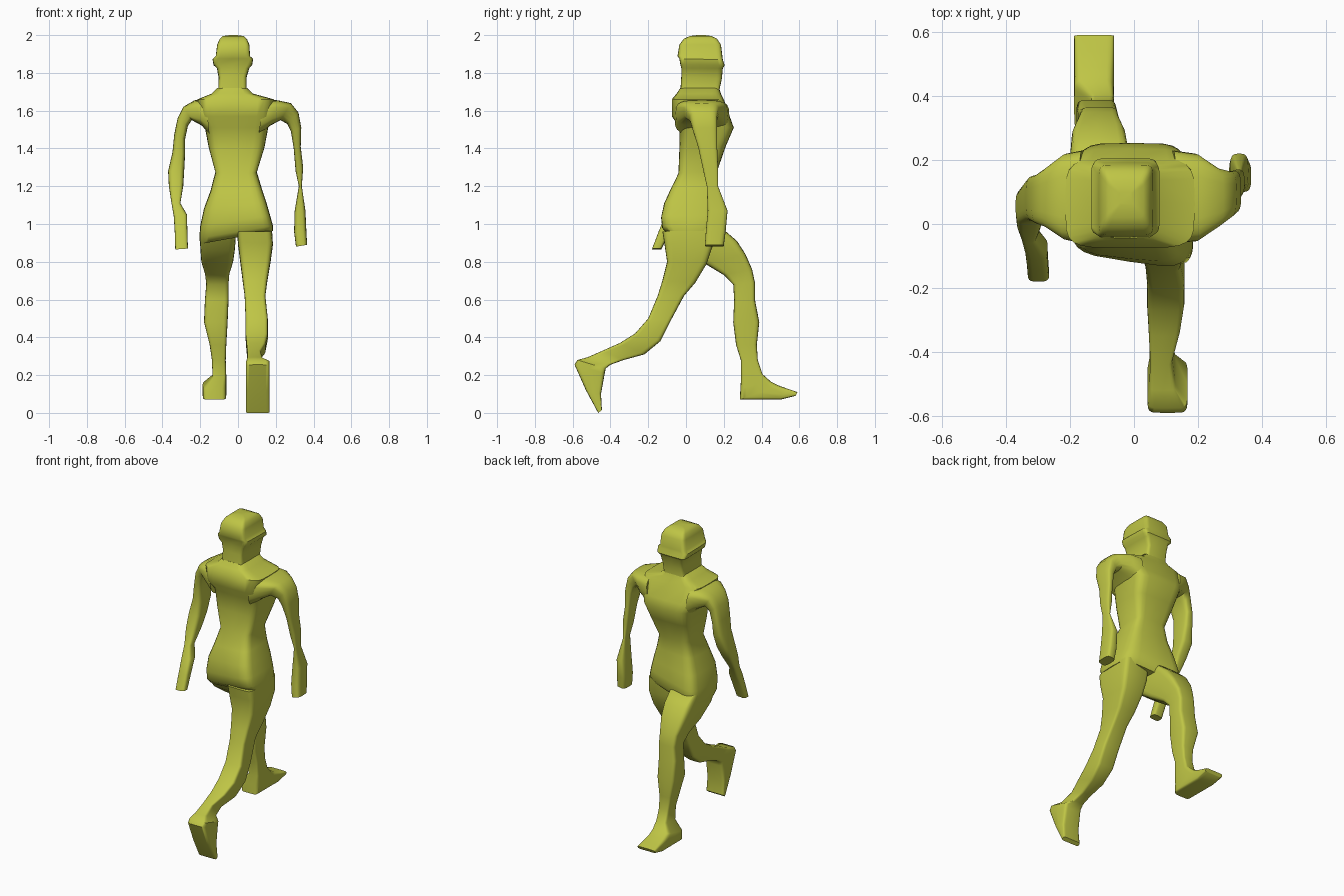
import bpy, bmesh, math

SIDES = 24
mat = bpy.data.materials.new("olive")
mat.diffuse_color = (0.52, 0.56, 0.06, 1)


def loft(name, rings, plane="yz", n=4.0, sharp=50):
    """Skin boxy rounded rings. Each ring: two outline points (p, z) in the
    profile plane, the extent lo..hi across it, and an optional shear."""
    bm = bmesh.new()
    loops = []
    for p0, z0, p1, z1, lo, hi, *shear in rings:
        k = shear[0] if shear else 0
        loop = []
        for i in range(SIDES):
            a = 2 * math.pi * i / SIDES
            c, s = math.cos(a), math.sin(a)
            u = 0.5 + 0.5 * math.copysign(abs(c) ** (2 / n), c)
            v = 0.5 + 0.5 * math.copysign(abs(s) ** (2 / n), s)
            p, z, w = p0 + (p1 - p0) * u, z0 + (z1 - z0) * u, lo + (hi - lo) * v
            co = (w, p - k * w, z + k * w) if plane == "yz" else (p, w, z)
            loop.append(bm.verts.new(co))
        loops.append(loop)
    for a, b in zip(loops, loops[1:]):
        for i in range(SIDES):
            j = (i + 1) % SIDES
            bm.faces.new((a[i], a[j], b[j], b[i]))
    bm.faces.new(loops[0])
    bm.faces.new(loops[-1])
    bmesh.ops.recalc_face_normals(bm, faces=bm.faces)
    me = bpy.data.meshes.new(name)
    bm.to_mesh(me)
    bm.free()
    me.materials.append(mat)
    ob = bpy.data.objects.new(name, me)
    bpy.context.collection.objects.link(ob)
    bpy.ops.object.select_all(action="DESELECT")
    ob.select_set(True)
    bpy.context.view_layer.objects.active = ob
    bpy.ops.object.shade_smooth_by_angle(angle=math.radians(sharp))
    return ob


# Head and neck: flat-faced block with rounded crown and a small ear step
loft("head", [
    (0.06, 2.00, 0.10, 2.00, -0.045, -0.005),
    (0.02, 1.995, 0.135, 1.995, -0.08, 0.03),
    (-0.012, 1.98, 0.165, 1.98, -0.097, 0.047),
    (-0.035, 1.95, 0.185, 1.95, -0.11, 0.06),
    (-0.045, 1.89, 0.193, 1.885, -0.118, 0.064),
    (-0.035, 1.875, 0.195, 1.87, -0.135, 0.08),
    (-0.03, 1.845, 0.205, 1.84, -0.13, 0.075),
    (-0.025, 1.825, 0.195, 1.825, -0.112, 0.06),
    (-0.025, 1.78, 0.19, 1.77, -0.102, 0.045),
    (-0.03, 1.70, 0.175, 1.70, -0.105, 0.045),
    (-0.04, 1.62, 0.20, 1.62, -0.13, 0.07),
], n=9)

# Torso from shoulders to the twisted hips
loft("torso", [
    (-0.03, 1.72, 0.175, 1.72, -0.11, 0.05),
    (-0.05, 1.69, 0.185, 1.69, -0.14, 0.08),
    (-0.075, 1.66, 0.20, 1.66, -0.215, 0.19),
    (-0.075, 1.57, 0.235, 1.56, -0.205, 0.18),
    (-0.035, 1.51, 0.253, 1.51, -0.175, 0.16),
    (-0.035, 1.40, 0.21, 1.41, -0.155, 0.14),
    (-0.04, 1.27, 0.165, 1.28, -0.12, 0.10),
    (-0.08, 1.18, 0.165, 1.19, -0.145, 0.125, 0.05),
    (-0.11, 1.10, 0.18, 1.10, -0.18, 0.15, 0.10),
    (-0.12, 1.02, 0.19, 1.02, -0.20, 0.17, 0.15),
    (-0.11, 0.96, 0.19, 0.96, -0.205, 0.185, 0.17),
    (-0.08, 0.93, 0.17, 0.93, -0.20, 0.185, 0.18),
], n=5)

# Leading leg, stepping forward, ending in a flat foot
loft("front_leg", [
    (-0.06, 0.95, 0.20, 0.97, -0.20, -0.01),
    (0.00, 0.86, 0.27, 0.91, -0.20, -0.015),
    (0.10, 0.79, 0.315, 0.84, -0.195, -0.025),
    (0.20, 0.73, 0.35, 0.76, -0.175, -0.045),
    (0.25, 0.68, 0.365, 0.69, -0.168, -0.05),
    (0.255, 0.60, 0.365, 0.60, -0.175, -0.05),
    (0.25, 0.48, 0.388, 0.48, -0.18, -0.055),
    (0.265, 0.36, 0.375, 0.36, -0.15, -0.062),
    (0.29, 0.28, 0.38, 0.28, -0.138, -0.065),
    (0.292, 0.19, 0.405, 0.205, -0.135, -0.062),
    (0.288, 0.13, 0.45, 0.165, -0.187, -0.062),
    (0.285, 0.07, 0.49, 0.145, -0.187, -0.062),
    (0.50, 0.07, 0.54, 0.127, -0.187, -0.062),
    (0.58, 0.09, 0.59, 0.11, -0.187, -0.062),
], n=6)

# Trailing leg, bent at the knee, foot standing on its toes
loft("back_leg", [
    (-0.125, 0.96, 0.15, 0.98, -0.005, 0.18),
    (-0.115, 0.90, 0.14, 0.88, 0.00, 0.185),
    (-0.10, 0.80, 0.11, 0.79, 0.012, 0.172),
    (-0.125, 0.70, 0.05, 0.69, 0.025, 0.155),
    (-0.15, 0.62, -0.01, 0.62, 0.035, 0.145),
    (-0.20, 0.50, -0.08, 0.49, 0.04, 0.158),
    (-0.27, 0.42, -0.135, 0.38, 0.04, 0.158),
    (-0.35, 0.37, -0.22, 0.31, 0.045, 0.145),
    (-0.44, 0.33, -0.33, 0.28, 0.05, 0.12),
    (-0.52, 0.295, -0.40, 0.255, 0.048, 0.13),
    (-0.575, 0.28, -0.425, 0.235, 0.042, 0.167),
    (-0.59, 0.255, -0.43, 0.21, 0.042, 0.167),
    (-0.53, 0.12, -0.45, 0.10, 0.042, 0.167),
    (-0.465, 0.00, -0.445, 0.015, 0.042, 0.167),
], n=7)

# Right arm hanging slightly forward, ending in a flat open hand
loft("right_arm", [
    (0.11, 1.47, 0.13, 1.66, -0.06, 0.23),
    (0.17, 1.52, 0.21, 1.655, -0.055, 0.22),
    (0.225, 1.55, 0.28, 1.64, -0.01, 0.175),
    (0.26, 1.53, 0.32, 1.59, 0.02, 0.165),
    (0.28, 1.49, 0.335, 1.51, 0.035, 0.165),
    (0.295, 1.40, 0.332, 1.41, 0.065, 0.165),
    (0.305, 1.28, 0.345, 1.30, 0.09, 0.17),
    (0.322, 1.20, 0.338, 1.20, 0.11, 0.17),
    (0.30, 1.07, 0.357, 1.07, 0.115, 0.22),
    (0.297, 0.96, 0.362, 0.96, 0.105, 0.21),
    (0.307, 0.88, 0.366, 0.89, 0.10, 0.20),
], plane="xz", n=3.5)

# Left arm swung back
loft("left_arm", [
    (-0.15, 1.47, -0.17, 1.66, -0.06, 0.23),
    (-0.19, 1.52, -0.23, 1.655, -0.05, 0.22),
    (-0.245, 1.55, -0.29, 1.62, -0.01, 0.175),
    (-0.265, 1.52, -0.32, 1.56, 0.00, 0.155),
    (-0.28, 1.45, -0.338, 1.47, 0.01, 0.15),
    (-0.28, 1.37, -0.347, 1.38, 0.01, 0.14),
    (-0.285, 1.28, -0.37, 1.28, 0.00, 0.11),
    (-0.29, 1.20, -0.366, 1.20, -0.03, 0.06),
    (-0.305, 1.11, -0.352, 1.11, -0.06, 0.00),
    (-0.27, 1.05, -0.34, 1.04, -0.11, -0.04),
    (-0.268, 0.96, -0.335, 0.96, -0.145, -0.085),
    (-0.265, 0.87, -0.332, 0.865, -0.18, -0.13),
], plane="xz", n=3.5)
